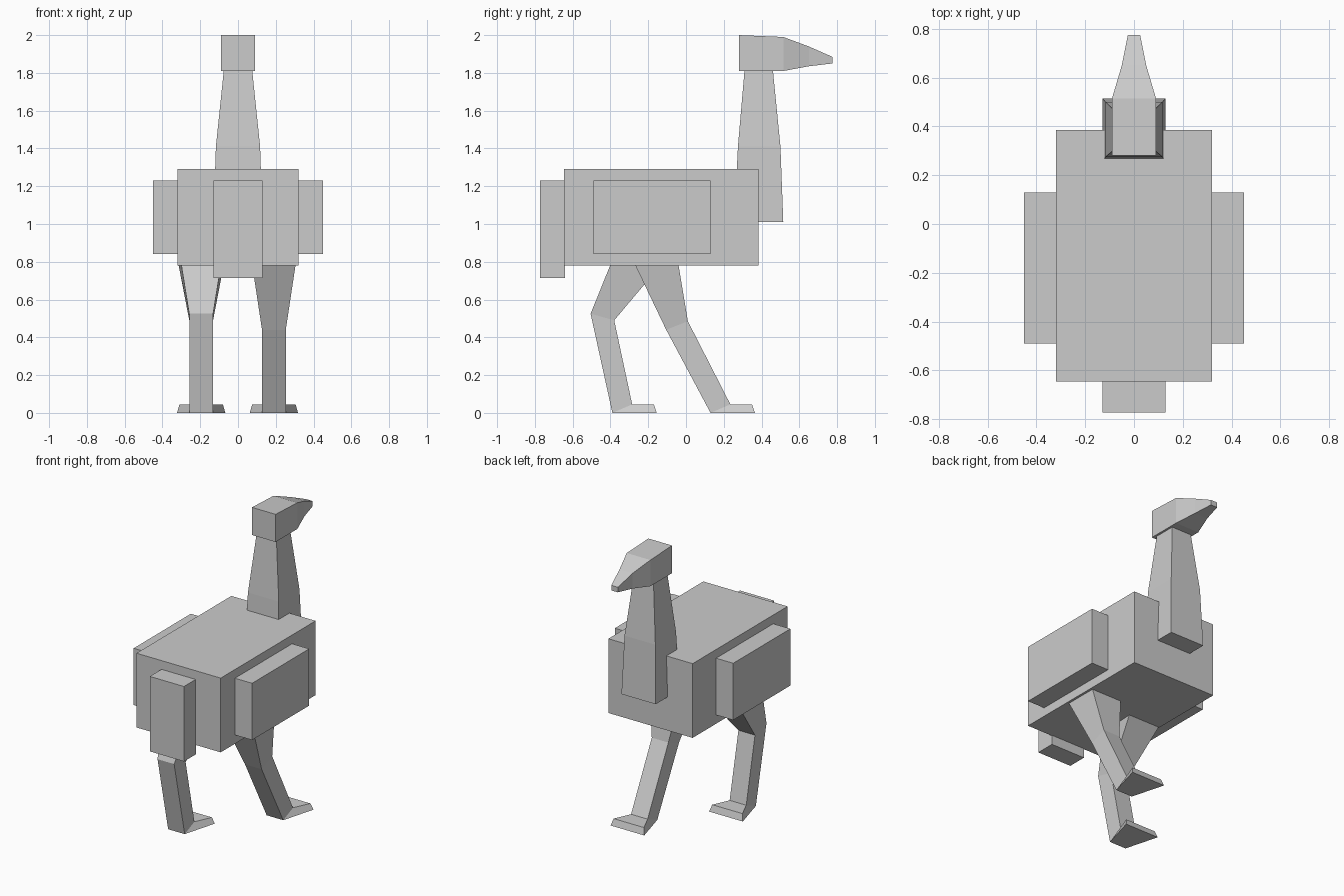
import bpy
import bmesh

if "Cube" in bpy.data.objects:
    bpy.data.objects.remove(bpy.data.objects["Cube"], do_unlink=True)

grey = bpy.data.materials.new("plain grey")
grey.use_nodes = True
COLOUR = (0.6, 0.6, 0.6, 1)
grey.diffuse_color = COLOUR
grey.node_tree.nodes["Principled BSDF"].inputs["Base Color"].default_value = COLOUR


def loft(name, sections, x=0):
    """Join four-sided sections; each is two (half width, y, z) edges."""
    bm = bmesh.new()
    rings = []
    for (wa, ya, za), (wb, yb, zb) in sections:
        corners = [(x - wa, ya, za), (x + wa, ya, za), (x + wb, yb, zb), (x - wb, yb, zb)]
        rings.append([bm.verts.new(c) for c in corners])
    for a, b in zip(rings, rings[1:]):
        for i in range(4):
            j = (i + 1) % 4
            bm.faces.new((a[i], a[j], b[j], b[i]))
    bm.faces.new(rings[0])
    bm.faces.new(rings[-1])
    bmesh.ops.recalc_face_normals(bm, faces=bm.faces)
    mesh = bpy.data.meshes.new(name)
    bm.to_mesh(mesh)
    bm.free()
    mesh.materials.append(grey)
    obj = bpy.data.objects.new(name, mesh)
    bpy.context.collection.objects.link(obj)
    return obj


def box(name, half, y0, y1, z0, z1, x=0):
    return loft(name, [((half, y0, z), (half, y1, z)) for z in (z0, z1)], x)


# Body, tail and folded wings
box("body", 0.32, -0.645, 0.385, 0.78, 1.29)
box("tail", 0.13, -0.772, -0.64, 0.715, 1.23)
for side, s in (("left", 1), ("right", -1)):
    box(side + "_wing", 0.07, -0.49, 0.13, 0.84, 1.23, s * 0.38)

# Neck, tapering upwards
loft("neck", [
    ((0.13, 0.255, 1.01), (0.13, 0.515, 1.01)),
    ((0.117, 0.275, 1.41), (0.117, 0.5, 1.41)),
    ((0.075, 0.31, 1.815), (0.075, 0.46, 1.815)),
])

# Head drawn out into a beak
loft("head_and_beak", [
    ((0.09, 0.28, 1.81), (0.09, 0.28, 2.0)),
    ((0.09, 0.515, 1.81), (0.09, 0.515, 1.99)),
    ((0.05, 0.65, 1.835), (0.05, 0.65, 1.94)),
    ((0.025, 0.775, 1.85), (0.025, 0.775, 1.885)),
])


# Legs: thigh, shin and splayed foot, in mid stride
def leg(name, x, thigh, knee, heel):
    loft(name, [
        thigh,
        knee,
        ((0.063, heel, 0), (0.063, heel + 0.105, 0.045)),
        ((0.128, heel + 0.235, 0), (0.115, heel + 0.22, 0.045)),
    ], x)


leg("left_leg", 0.19, ((0.115, -0.27, 0.785), (0.115, -0.04, 0.785)),
    ((0.063, -0.105, 0.44), (0.063, 0.01, 0.485)), 0.13)
leg("right_leg", -0.195, ((0.105, -0.4, 0.785), (0.12, -0.132, 0.785)),
    ((0.063, -0.505, 0.525), (0.063, -0.38, 0.49)), -0.39)
